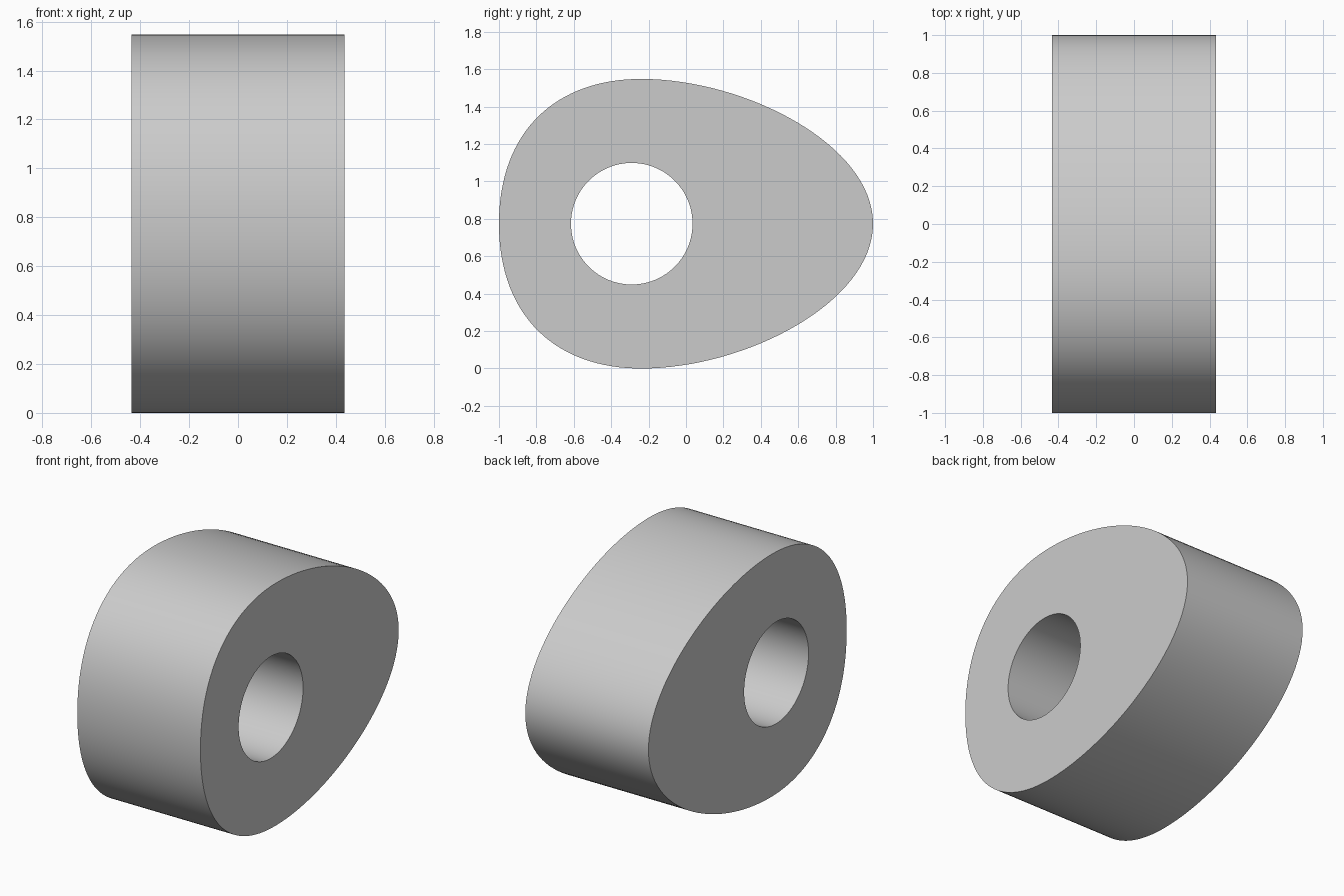
import bpy
import bmesh
import math
from mathutils import Vector
from mathutils.geometry import interpolate_bezier

cube = bpy.data.objects.get("Cube")
if cube:
    bpy.data.objects.remove(cube)

HALF_WIDTH = 0.435
HALF_HEIGHT = 0.774
CREST = -0.24                       # y of the tallest point
BORE_CENTRE, BORE_RADIUS = -0.29, 0.325
STEPS = 33

# Upper half of the egg outline: blunt front quarter, then long tapering back
front = [(-1, 0), (-1, 0.5), (CREST - 0.45, HALF_HEIGHT), (CREST, HALF_HEIGHT)]
back = [(CREST, HALF_HEIGHT), (CREST + 0.56, HALF_HEIGHT), (1, 0.42), (1, 0)]


def quarter(points):
    return interpolate_bezier(*[Vector(p).to_3d() for p in points], STEPS)


upper = quarter(front)[:-1] + quarter(back)
lower = [Vector((p.x, -p.y, 0)) for p in reversed(upper[1:-1])]
outline = [(p.x, p.y) for p in upper + lower]

# Bore points lie on the same rays as the outline points
bore = []
for y, z in outline:
    a = math.atan2(z, y - BORE_CENTRE)
    bore.append((BORE_CENTRE + BORE_RADIUS * math.cos(a), BORE_RADIUS * math.sin(a)))

# Four rings joined in a closed loop: rim, two end faces and bore wall
bm = bmesh.new()


def ring(x, points):
    return [bm.verts.new((x, y, z + HALF_HEIGHT)) for y, z in points]


rings = [ring(-HALF_WIDTH, outline), ring(HALF_WIDTH, outline),
         ring(HALF_WIDTH, bore), ring(-HALF_WIDTH, bore)]
count = len(outline)
for r, current in enumerate(rings):
    following = rings[(r + 1) % len(rings)]
    for i in range(count):
        j = (i + 1) % count
        bm.faces.new((current[i], current[j], following[j], following[i]))
bmesh.ops.recalc_face_normals(bm, faces=bm.faces)

mesh = bpy.data.meshes.new("egg_shaped_cam")
bm.to_mesh(mesh)
bm.free()
cam = bpy.data.objects.new("egg_shaped_cam", mesh)
bpy.context.collection.objects.link(cam)

# Plain grey material
grey = bpy.data.materials.new("light grey")
grey.use_nodes = True
colour = (0.6, 0.6, 0.6, 1)
grey.diffuse_color = colour
grey.node_tree.nodes["Principled BSDF"].inputs["Base Color"].default_value = colour
mesh.materials.append(grey)

# Smooth rim and bore, crisp edges
bpy.ops.object.select_all(action="DESELECT")
cam.select_set(True)
bpy.context.view_layer.objects.active = cam
bpy.ops.object.shade_smooth_by_angle(angle=math.radians(30))
